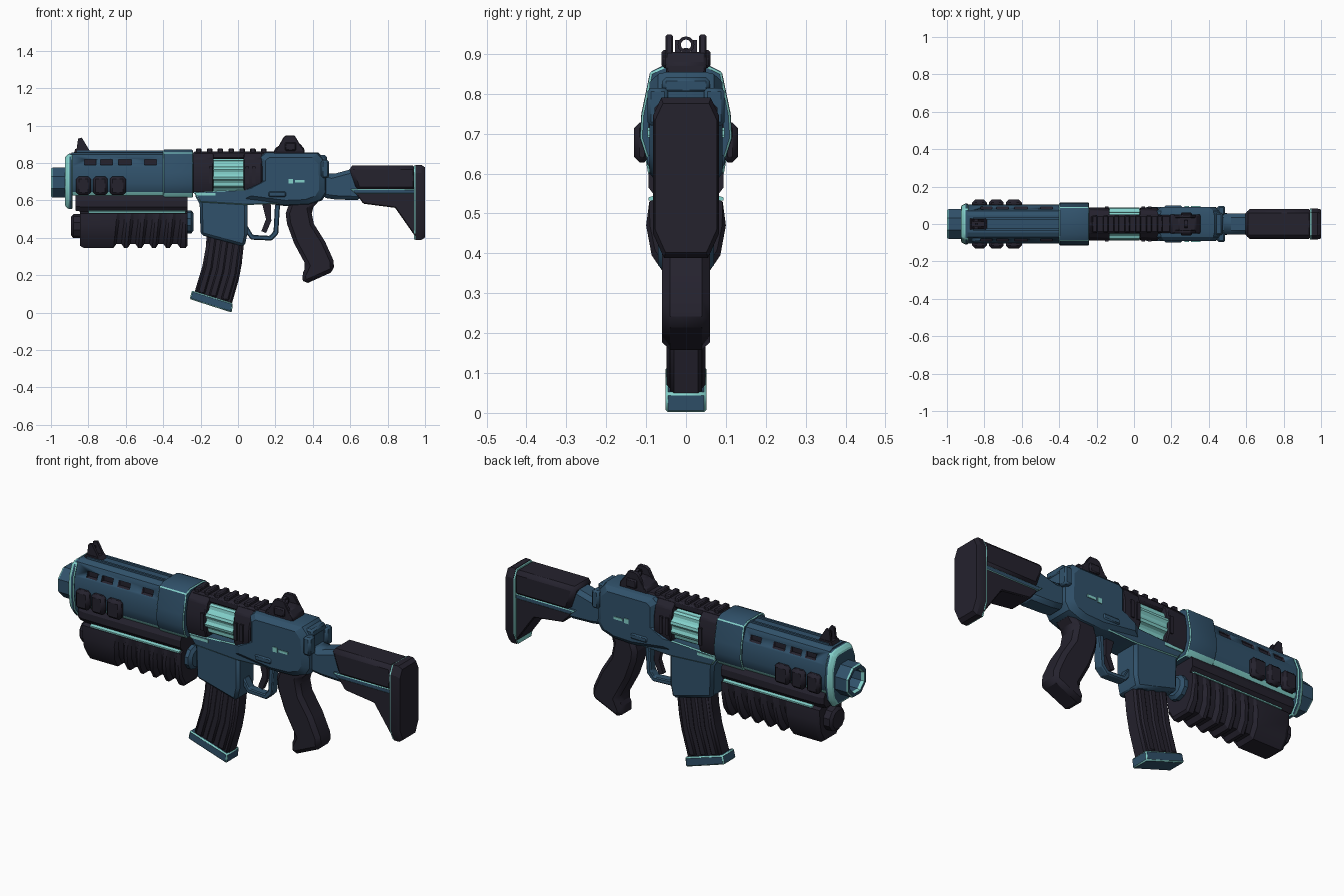
import bpy, bmesh, math
from mathutils import Vector


def material(name, rgb):
    m = bpy.data.materials.new(name)
    m.diffuse_color = (*rgb, 1)
    return m


BLUE = material("steel blue", (0.030, 0.083, 0.145))
DARK = material("charcoal", (0.018, 0.016, 0.027))
CYAN = material("pale cyan", (0.23, 0.64, 0.60))


def finish(name, bm, mats, bevel=0.0, edge=0, rule=None):
    """Turn a bmesh into an object; bevels may take the second material."""
    bmesh.ops.recalc_face_normals(bm, faces=bm.faces[:])
    if rule:
        for f in bm.faces:
            f.material_index = rule(f)
    me = bpy.data.meshes.new(name)
    bm.to_mesh(me)
    bm.free()
    for m in mats:
        me.materials.append(m)
    ob = bpy.data.objects.new(name, me)
    bpy.context.collection.objects.link(ob)
    bpy.context.view_layer.objects.active = ob
    ob.select_set(True)
    if bevel:
        b = ob.modifiers.new("bevel", 'BEVEL')
        b.width, b.segments, b.material = bevel, 1, edge
        b.limit_method, b.angle_limit = 'ANGLE', math.radians(28)
    bpy.ops.object.shade_smooth_by_angle(angle=math.radians(25))
    ob.select_set(False)
    return ob


def loft(name, rings, mats, closed=False, **kw):
    """Skin equal-length rings of points; cap the ends unless closed."""
    bm = bmesh.new()
    vs = [[bm.verts.new(p) for p in r] for r in rings]
    n = len(rings[0])
    pairs = list(zip(vs, vs[1:])) + ([(vs[-1], vs[0])] if closed else [])
    for a, b in pairs:
        for i in range(n):
            bm.faces.new((a[i], a[(i + 1) % n], b[(i + 1) % n], b[i]))
    if not closed:
        bm.faces.new(vs[0])
        bm.faces.new(vs[-1])
    return finish(name, bm, mats, **kw)


def prism(name, pts, hw, mats, cy=0.0, **kw):
    """Side profile in x, z extruded along y."""
    return loft(name, [[(x, cy + s * hw, z) for x, z in pts] for s in (-1, 1)], mats, **kw)


def sym(half):
    return half + [(-y, z) for y, z in reversed(half)]


def tube(name, half, stations, mats, zc=0.7, **kw):
    """Mirrored y, z section run along x; stations are (x, scale)."""
    sec = sym(half)
    return loft(name, [[(x, y * s, zc + (z - zc) * s) for y, z in sec] for x, s in stations], mats, **kw)


def boxes(name, items, mats, mirror=False, **kw):
    """Several boxes (x0, x1, y0, y1, z0, z1) in one mesh."""
    bm = bmesh.new()
    if mirror:
        items = items + [(a, b, -d, -c, e, f) for a, b, c, d, e, f in items]
    for x0, x1, y0, y1, z0, z1 in items:
        r = bmesh.ops.create_cube(bm, size=1)
        for v in r["verts"]:
            v.co = Vector((x0 + (v.co.x + .5) * (x1 - x0), y0 + (v.co.y + .5) * (y1 - y0),
                           z0 + (v.co.z + .5) * (z1 - z0)))
    return finish(name, bm, mats, **kw)


def circle(r, n, zc, x, turn=0.0):
    return [(x, r * math.cos(math.tau * (i + turn) / n), zc + r * math.sin(math.tau * (i + turn) / n))
            for i in range(n)]


# Muzzle: hollow octagon
loft("muzzle", [circle(r, 8, 0.695, x, 0.5) for r, x in
                ((0.086, -0.90), (0.086, -0.992), (0.081, -1.0), (0.064, -1.0), (0.058, -0.985), (0.058, -0.915))],
     [BLUE, CYAN], rule=lambda f: int(-0.9 < f.normal.x < -0.3))

# Barrel shroud with slots cut through its upper sides
shroud = tube("barrel_shroud", [(0.045, 0.857), (0.07, 0.845), (0.097, 0.78), (0.104, 0.69), (0.094, 0.645), (0.08, 0.625)],
              [(-0.89, 1), (-0.39, 1)], [BLUE, CYAN], rule=lambda f: int(-0.75 < f.normal.z < -0.5))
cutter = boxes("slot_cutter", [(a, b, 0.07, 0.15, 0.788, 0.818) for a, b in
                               ((-0.82, -0.76), (-0.735, -0.67), (-0.64, -0.57), (-0.5, -0.435))], [DARK], mirror=True)
cut = shroud.modifiers.new("slots", 'BOOLEAN')
cut.operation, cut.object, cut.solver, cut.material_mode = 'DIFFERENCE', cutter, 'EXACT', 'TRANSFER'
cutter.hide_render = True
cutter.hide_set(True)
boxes("shroud_top_ribs", [(-0.86, -0.4, 0.024, 0.036, 0.85, 0.866)], [BLUE], mirror=True)

# Front collar with pale chamfer
tube("front_collar", [(0.05, 0.85), (0.08, 0.84), (0.106, 0.775), (0.109, 0.68), (0.095, 0.6), (0.06, 0.553)],
     [(-0.925, 0.88), (-0.905, 1), (-0.885, 1)], [BLUE, CYAN],
     bevel=0.005, edge=1, rule=lambda f: int(-0.95 < f.normal.x < -0.3))

# Rear shroud block
tube("shroud_block", [(0.055, 0.872), (0.09, 0.855), (0.112, 0.75), (0.116, 0.69), (0.1, 0.64), (0.08, 0.615)],
     [(-0.4, 0.98), (-0.39, 1), (-0.25, 1), (-0.24, 0.98)], [BLUE, CYAN], bevel=0.004, edge=1,
     rule=lambda f: int(-0.75 < f.normal.z < -0.5))

# Side grip pads
boxes("side_pads", [(a, b, 0.09, 0.13, 0.628, 0.728) for a, b in ((-0.865, -0.787), (-0.775, -0.697), (-0.685, -0.6))],
      [DARK], mirror=True, bevel=0.014)

# Front sight
prism("front_sight_base", [(-0.88, 0.845), (-0.87, 0.875), (-0.8, 0.875), (-0.775, 0.845)], 0.03, [DARK])
for side, cy in (("left", -0.02), ("right", 0.02)):
    prism("front_sight_ear_" + side, [(-0.865, 0.86), (-0.855, 0.93), (-0.835, 0.935), (-0.79, 0.86)], 0.007, [DARK], cy=cy)
boxes("front_sight_post", [(-0.85, -0.835, -0.006, 0.006, 0.86, 0.915)], [DARK])

# Under-barrel rail and ribbed fore grip
tube("under_rail", [(0.07, 0.64), (0.094, 0.6), (0.094, 0.565), (0.075, 0.54)], [(-0.87, 0.97), (-0.84, 1), (-0.27, 1)], [DARK])
tube("grip_seam", [(0.08, 0.545), (0.094, 0.54), (0.094, 0.533), (0.08, 0.53)], [(-0.8, 1), (-0.28, 1)], [CYAN])
half = [(0.055, 0.545), (0.092, 0.53), (0.1, 0.47), (0.086, 0.395), (0.052, 0.345)]
stations = [(-0.845, 0.6), (-0.825, 0), (-0.665, 0)]
for i in range(5):
    x = -0.655 + i * 0.075
    stations += [(x, 0), (x + 0.015, 1), (x + 0.042, 1), (x + 0.057, 0)]
stations += [(-0.28, 0), (-0.27, 0.6)]
rings = []
for x, d in stations:
    lean = 0.2 if -0.66 < x < -0.29 else 0
    rings.append([(x - lean * (0.45 - z) * 0.5, y * (1 - 0.16 * d * (z < 0.5)), z + 0.022 * d * (z < 0.42))
                  for y, z in sym(half)])
loft("fore_grip", rings, [DARK])
loft("fore_grip_nose", [circle(r, 10, 0.462, x, 0.5) for r, x in ((0.05, -0.892), (0.064, -0.88), (0.064, -0.83))], [DARK])
loft("fore_grip_knob", [circle(r, 10, 0.485, x, 0.5) for r, x in ((0.062, -0.28), (0.062, -0.25), (0.045, -0.237))], [BLUE])

# Ribbed drum in the ejection window, with dark housings either side
def gear(x, s=1.0):
    return [(x, r * s * math.cos(math.tau * i / 40), 0.738 + r * s * math.sin(math.tau * i / 40))
            for i, r in ((i, 0.088 if i % 4 in (1, 2) else 0.078) for i in range(40))]


loft("ribbed_drum", [gear(-0.135), gear(0.03)], [CYAN])
housing = [(0.045, 0.855), (0.075, 0.825), (0.088, 0.76), (0.088, 0.69), (0.07, 0.64)]
tube("front_housing", housing, [(-0.245, 1), (-0.13, 1)], [DARK], bevel=0.006)
tube("rear_housing", housing, [(0.03, 1), (0.13, 1)], [DARK], bevel=0.006)
boxes("housing_ribs", [(x, x + 0.018, 0.08, 0.094, 0.69, 0.78) for x in (-0.155, 0.04, 0.075)], [DARK], mirror=True)

# Top rail with teeth
boxes("top_rail", [(-0.24, 0.2, -0.05, 0.05, 0.82, 0.862)], [DARK], bevel=0.01)
boxes("rail_teeth", [(x, x + 0.03, -0.045, 0.045, 0.85, 0.878) for x in [-0.225 + 0.058 * i for i in range(7)]],
      [DARK], bevel=0.005)

# Lower receiver, rear receiver and raised side panels
prism("lower_receiver", [(-0.24, 0.645), (0.06, 0.66), (0.3, 0.66), (0.3, 0.585), (0.05, 0.575), (-0.2, 0.59)],
      0.075, [BLUE, CYAN], bevel=0.005, edge=1)
body = [(0.02, 0.6), (0.02, 0.65), (0.115, 0.7), (0.115, 0.835), (0.14, 0.855), (0.43, 0.855), (0.47, 0.81),
        (0.475, 0.64), (0.45, 0.6), (0.38, 0.575), (0.25, 0.57)]
bx, bz = 0.27, 0.72
loft("rear_receiver", [[(bx + (x - bx) * s, y, bz + (z - bz) * s) for x, z in body]
                       for y, s in ((-0.092, 0.8), (-0.07, 0.96), (-0.045, 1), (0.045, 1), (0.07, 0.96), (0.092, 0.8))],
     [BLUE])
boxes("receiver_side_lug", [(0.445, 0.487, 0.045, 0.097, 0.72, 0.815), (0.16, 0.26, 0.08, 0.098, 0.615, 0.65)], [BLUE],
      mirror=True, bevel=0.012)
boxes("receiver_marks", [(0.27, 0.295, 0.085, 0.096, 0.69, 0.715), (0.305, 0.355, 0.085, 0.096, 0.695, 0.708)],
      [CYAN], mirror=True)
boxes("charging_handle", [(0.4, 0.475, -0.06, 0.06, 0.8, 0.842)], [BLUE], bevel=0.01)

# Rear sight: base, two ears and a ring aperture
prism("rear_sight_base", [(0.185, 0.845), (0.2, 0.88), (0.24, 0.905), (0.33, 0.905), (0.355, 0.875), (0.355, 0.845)],
      0.05, [DARK], bevel=0.006)
for side, cy in (("left", -0.042), ("right", 0.042)):
    prism("rear_sight_ear_" + side, [(0.2, 0.86), (0.245, 0.94), (0.26, 0.948), (0.3, 0.948), (0.31, 0.935), (0.355, 0.86)],
          0.009, [DARK], cy=cy, bevel=0.003)
boxes("rear_sight_knobs", [(0.25, 0.31, 0.045, 0.061, 0.865, 0.91)], [DARK], mirror=True, bevel=0.006)
loft("rear_sight_ring", [circle(r, 12, 0.923, x) for r, x in ((0.021, 0.27), (0.021, 0.285), (0.013, 0.285), (0.013, 0.27))],
     [DARK], closed=True)

# Magazine well, magazine, ribs and base plate
prism("magazine_well", [(-0.235, 0.635), (-0.205, 0.58), (-0.2, 0.415), (0.035, 0.352), (0.05, 0.42), (0.05, 0.63)],
      0.07, [BLUE], bevel=0.014)
boxes("well_trim", [(-0.225, -0.12, 0.068, 0.078, 0.625, 0.64)], [CYAN], mirror=True)
prism("magazine", [(-0.165, 0.45), (-0.172, 0.35), (-0.19, 0.25), (-0.235, 0.1), (-0.035, 0.04), (0.005, 0.18),
                   (0.02, 0.26), (0.033, 0.38)], 0.04, [DARK], bevel=0.01)
for k, off in enumerate((0.012, 0.075, 0.14)):
    prism("magazine_rib_%d" % (k + 1),
          [(x + off, z - off * 0.28) for x, z in ((-0.165, 0.42), (-0.19, 0.25), (-0.232, 0.11), (-0.19, 0.1),
                                                 (-0.15, 0.24), (-0.125, 0.42))], 0.049, [DARK], bevel=0.008)
prism("magazine_base", [(-0.247, 0.118), (-0.028, 0.05), (-0.033, 0.0), (-0.258, 0.072)], 0.051, [BLUE, CYAN],
      bevel=0.006, edge=1)

# Trigger guard and trigger
prism("trigger_guard", [(0.03, 0.44), (0.07, 0.39), (0.18, 0.385), (0.215, 0.42), (0.225, 0.58), (0.198, 0.58),
                        (0.19, 0.435), (0.17, 0.41), (0.08, 0.415), (0.05, 0.465)], 0.024, [BLUE], bevel=0.005)
prism("trigger", [(0.13, 0.58), (0.15, 0.5), (0.125, 0.435), (0.15, 0.425), (0.178, 0.49), (0.175, 0.58)], 0.012, [DARK])

# Pistol grip
prism("pistol_grip", [(0.28, 0.6), (0.255, 0.53), (0.262, 0.475), (0.3, 0.37), (0.365, 0.25), (0.338, 0.195),
                      (0.355, 0.15), (0.515, 0.222), (0.51, 0.28), (0.465, 0.38), (0.405, 0.475), (0.39, 0.55),
                      (0.44, 0.605)], 0.06, [DARK], bevel=0.02)

# Buffer tube and stock
prism("buffer_tube", [(0.45, 0.615), (0.45, 0.755), (0.5, 0.738), (0.6, 0.765), (0.66, 0.76), (0.66, 0.6), (0.52, 0.605)],
      0.055, [BLUE], bevel=0.02)
prism("stock_core", [(0.6, 0.66), (0.97, 0.66), (0.97, 0.635), (0.63, 0.635)], 0.071, [BLUE, CYAN], bevel=0.004, edge=1)
prism("stock_cheek", [(0.59, 0.785), (0.955, 0.785), (0.955, 0.652), (0.635, 0.652)], 0.079, [DARK], bevel=0.02)
prism("stock_lower", [(0.625, 0.643), (0.67, 0.582), (0.84, 0.56), (0.945, 0.41), (0.955, 0.41), (0.955, 0.643)],
      0.068, [DARK], bevel=0.012)
pad = [(0.062, 0.79), (0.083, 0.745), (0.083, 0.45), (0.055, 0.388)]
tube("stock_seam", pad, [(0.942, 0.985), (0.952, 0.985)], [CYAN], zc=0.59)
tube("butt_pad", pad, [(0.95, 1), (0.98, 1), (1.0, 0.93)], [DARK], zc=0.59)
